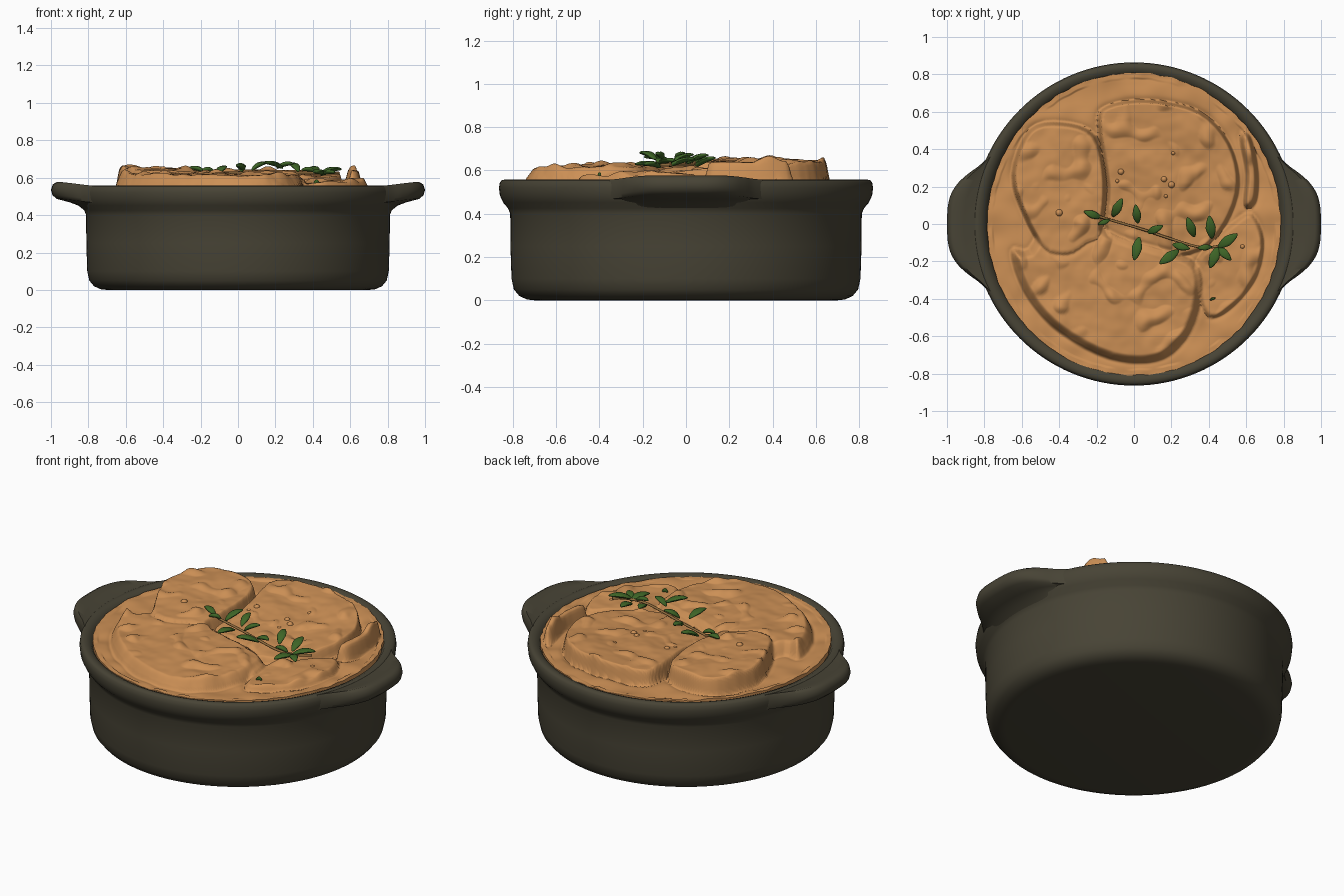
import bpy, bmesh, math
from mathutils import Vector, Matrix, noise

if "Cube" in bpy.data.objects:
    bpy.data.objects.remove(bpy.data.objects["Cube"])


def material(name, rgb):
    m = bpy.data.materials.new(name)
    m.diffuse_color = (*rgb, 1)
    m.use_nodes = True
    m.node_tree.nodes["Principled BSDF"].inputs["Base Color"].default_value = m.diffuse_color
    return m


POT = material("dark olive stoneware", (0.064, 0.057, 0.036))
FOOD = material("golden brown crust", (0.61, 0.28, 0.092))
LEAF = material("herb green", (0.048, 0.130, 0.020))
STEM = material("herb stem brown", (0.30, 0.16, 0.05))


def finish(bm, name, mat, angle=50):
    bmesh.ops.recalc_face_normals(bm, faces=bm.faces)
    me = bpy.data.meshes.new(name)
    bm.to_mesh(me)
    bm.free()
    me.materials.append(mat)
    ob = bpy.data.objects.new(name, me)
    bpy.context.collection.objects.link(ob)
    bpy.ops.object.select_all(action='DESELECT')
    ob.select_set(True)
    bpy.context.view_layer.objects.active = ob
    bpy.ops.object.shade_smooth_by_angle(angle=math.radians(angle))
    return ob


def skin(bm, rows, closed):
    """Join equal rows of vertices with quads."""
    for a, b in zip(rows, rows[1:]):
        n = len(a)
        for i in range(n if closed else n - 1):
            j = (i + 1) % n
            bm.faces.new((a[i], a[j], b[j], b[i]))


def catmull(pts, steps, closed=True):
    """Smooth curve through the points."""
    pts = [Vector(p) for p in pts]
    n, out = len(pts), []
    for i in range(n if closed else n - 1):
        if closed:
            p = [pts[(i + k) % n] for k in (-1, 0, 1, 2)]
        else:
            p = [pts[min(max(i + k, 0), n - 1)] for k in (-1, 0, 1, 2)]
        for s in range(steps):
            t = s / steps
            out.append(0.5 * (2 * p[1] + (p[2] - p[0]) * t
                       + (2 * p[0] - 5 * p[1] + 4 * p[2] - p[3]) * t * t
                       + (3 * p[1] - p[0] - 3 * p[2] + p[3]) * t ** 3))
    return out if closed else out + [pts[-1]]


# Pot: lathed profile with rounded foot and flared rim
profile = [(0.70, 0), (0.735, 0.004), (0.77, 0.02), (0.795, 0.05), (0.806, 0.10),
           (0.811, 0.25), (0.812, 0.40), (0.822, 0.425), (0.845, 0.452), (0.86, 0.485),
           (0.864, 0.52), (0.86, 0.545), (0.85, 0.556), (0.83, 0.558),
           (0.805, 0.547), (0.785, 0.52), (0.775, 0.48)]
bm = bmesh.new()
N = 128
rows = [[bm.verts.new((r * math.cos(2 * math.pi * i / N), r * math.sin(2 * math.pi * i / N), z))
         for i in range(N)] for r, z in profile]
skin(bm, rows, True)
bm.faces.new(rows[0])
bm.faces.new(rows[-1])
finish(bm, "pot", POT)

# Handles: sections lofted along y, mirrored to both sides
outline = catmull([(0, 1.0), (0.09, 0.996), (0.16, 0.978), (0.22, 0.94), (0.27, 0.885),
                   (0.31, 0.83), (0.36, 0.775)], 4, False)
outline = [(-y, x) for y, x in reversed(outline[1:])] + [(y, x) for y, x in outline]
for side, label in ((1, "right_handle"), (-1, "left_handle")):
    bm = bmesh.new()
    rows = []
    for y, xo in outline:
        xi = math.sqrt(0.815 ** 2 - y * y)
        k = min(1, max(0, (xo - xi) / 0.18))
        top = 0.55 + 0.027 * k
        sec = [(xi, 0.55), (xi + (xo - xi) * 0.5, 0.55 + 0.012 * k), (xo - 0.032 * k, top),
               (xo - 0.01 * k, top - 0.012), (xo, top - 0.042), (xo - 0.008 * k, top - 0.07),
               (xo - 0.03 * k, top - 0.09), (xi + (xo - xi) * 0.45, 0.468),
               (xi + (xo - xi) * 0.2, 0.45), (xi, 0.42)]
        rows.append([bm.verts.new((side * x, y, z)) for x, z in sec])
    skin(bm, rows, True)
    bm.faces.new(rows[0])
    bm.faces.new(rows[-1])
    finish(bm, label, POT, 60)

# Food: overlapping lumps, each as outline, (height, slope x, slope y), edge width
lumps = [
    ([(0.57, 0.46), (0.62, 0.47), (0.66, 0.28), (0.65, 0.12), (0.59, 0.10), (0.60, 0.27)],
     (0.625, 0.0, 0.04), 0.03),
    ([(-0.19, 0.53), (-0.14, 0.63), (0.08, 0.66), (0.35, 0.60), (0.51, 0.43), (0.56, 0.21),
      (0.49, 0.0), (0.35, -0.14), (0.1, -0.18), (-0.14, -0.06), (-0.14, 0.2)],
     (0.598, 0.0, 0.068), 0.025),
    ([(0.55, 0.02), (0.63, 0.05), (0.69, -0.08), (0.66, -0.27), (0.54, -0.43), (0.42, -0.50),
      (0.36, -0.42), (0.33, -0.22), (0.42, -0.10)], (0.586, 0.0, 0.03), 0.03),
    ([(-0.65, -0.15), (-0.59, -0.35), (-0.44, -0.54), (-0.2, -0.69), (0.02, -0.74),
      (0.2, -0.69), (0.32, -0.52), (0.36, -0.3), (0.3, -0.19), (0.12, -0.13), (-0.08, -0.07),
      (-0.25, 0.02), (-0.45, 0.02), (-0.56, -0.14)], (0.625, -0.01, 0.02), 0.06),
    ([(-0.39, 0.54), (-0.56, 0.50), (-0.65, 0.27), (-0.59, 0.05), (-0.48, -0.13),
      (-0.35, -0.16), (-0.25, -0.10), (-0.18, -0.05), (-0.15, 0.22), (-0.21, 0.47)],
     (0.625, -0.04, 0.02), 0.03),
]
lumps = [(catmull(o, 4), p, w) for o, p, w in lumps]
boxes = [(min(p.x for p in o), max(p.x for p in o), min(p.y for p in o), max(p.y for p in o))
         for o, _, _ in lumps]


def inside_distance(poly, x, y):
    """Signed distance to the outline, positive inside."""
    best, inside = 9.0, False
    ax, ay = poly[-1]
    for b in poly:
        bx, by = b
        dx, dy = bx - ax, by - ay
        t = ((x - ax) * dx + (y - ay) * dy) / (dx * dx + dy * dy + 1e-12)
        t = 0 if t < 0 else 1 if t > 1 else t
        d = (x - ax - t * dx) ** 2 + (y - ay - t * dy) ** 2
        best = min(best, d)
        if (ay > y) != (by > y) and x < ax + (y - ay) / dy * dx:
            inside = not inside
        ax, ay = bx, by
    return math.sqrt(best) * (1 if inside else -1)


def food_height(x, y):
    p = Vector((x, y, 0))
    h = 0.55 + 0.012 * noise.noise(p * 8)
    knobs = max(0, noise.noise(p * 9 + Vector((3, 1, 4))) - 0.15)
    bump = 0.016 * noise.noise(p * 4.5) + 0.045 * knobs + 0.004 * noise.noise(p * 16)
    for (poly, (z, sx, sy), w), (x0, x1, y0, y1) in zip(lumps, boxes):
        if x < x0 - 0.08 or x > x1 + 0.08 or y < y0 - 0.08 or y > y1 + 0.08:
            continue
        d = inside_distance(poly, x, y)
        t = min(1, max(0, d / w + 0.3))
        s = t * t * (3 - 2 * t)
        if d < 0:
            h -= 0.008 * math.exp(-(d / 0.02) ** 2)
        h += (z + sx * x + sy * y + bump - h) * s
    return h


RINGS, SEGS = 150, 340
bm = bmesh.new()
rows = []
for i in range(1, RINGS + 1):
    row = []
    for j in range(SEGS):
        a = 2 * math.pi * j / SEGS
        c, s = math.cos(a), math.sin(a)
        edge = 1 + 0.008 * noise.noise(Vector((c * 14, s * 14, 0))) * (i / RINGS) ** 8
        x, y = 0.785 * c * edge * i / RINGS, 0.808 * s * edge * i / RINGS
        z = food_height(x, y)
        if i > RINGS - 6:
            z = max(z, 0.552 + 0.006 * noise.noise(Vector((x, y, 0)) * 16))
        row.append(bm.verts.new((x, y, z)))
    rows.append(row)
rows.append([bm.verts.new((v.co.x, v.co.y, 0.49)) for v in rows[-1]])
skin(bm, rows, True)
centre = bm.verts.new((0, 0, food_height(0, 0)))
for j in range(SEGS):
    bm.faces.new((centre, rows[0][j], rows[0][(j + 1) % SEGS]))
finish(bm, "food_filling", FOOD, 70)

# Bubbles in the crust
bm = bmesh.new()
for x, y, r in [(0.16, 0.24, 0.017), (0.20, 0.21, 0.019), (-0.07, 0.28, 0.018), (-0.09, 0.23, 0.012),
                (-0.40, 0.06, 0.02), (0.17, 0.15, 0.012), (0.21, 0.38, 0.012), (0.58, -0.12, 0.013)]:
    bmesh.ops.create_icosphere(bm, subdivisions=2, radius=r,
                               matrix=Matrix.Translation((x, y, food_height(x, y) - 0.006)))
finish(bm, "crust_bubbles", FOOD)

# Herb stem: tube along a gentle curve lying on the crust
path = catmull([(-0.25, 0.06), (-0.12, 0.02), (0.05, -0.03), (0.2, -0.08), (0.36, -0.125),
                (0.48, -0.11), (0.54, -0.07)], 5, False)
bm = bmesh.new()
rows = []
for i, p in enumerate(path):
    q, o = path[min(i + 1, len(path) - 1)], path[max(i - 1, 0)]
    t = (q - o).normalized()
    z = max(food_height(p.x, p.y) + 0.006, 0.625)
    rows.append([bm.verts.new((p.x - t.y * 0.007 * math.cos(a), p.y + t.x * 0.007 * math.cos(a),
                               z + 0.007 * math.sin(a)))
                 for a in (k * math.pi / 4 for k in range(8))])
skin(bm, rows, True)
bm.faces.new(rows[0])
bm.faces.new(rows[-1])
finish(bm, "herb_stem", STEM)

# Herb leaves: x, y, heading, length, centre height, pitch
leaves = [(-0.09, 0.085, 62, 0.12, 0.645, 22), (-0.22, 0.05, 160, 0.10, 0.65, 12),
          (-0.16, 0.01, 200, 0.07, 0.645, 5), (0.015, 0.05, 97, 0.11, 0.66, 22),
          (0.015, -0.13, 258, 0.13, 0.66, 10), (0.11, -0.03, 25, 0.10, 0.668, 25),
          (0.19, -0.175, 215, 0.13, 0.675, 14), (0.25, -0.12, 345, 0.10, 0.672, 15),
          (0.305, -0.02, 110, 0.12, 0.662, 20), (0.41, -0.02, 97, 0.13, 0.645, 16),
          (0.50, -0.09, 35, 0.13, 0.645, 8), (0.43, -0.175, 248, 0.13, 0.632, 5),
          (0.48, -0.155, 315, 0.11, 0.63, 8), (0.38, -0.125, 185, 0.08, 0.645, 10),
          (0.42, -0.40, 20, 0.035, food_height(0.42, -0.40) + 0.007, 0)]
bm = bmesh.new()
for x, y, heading, length, height, pitch in leaves:
    made = bmesh.ops.create_uvsphere(bm, u_segments=12, v_segments=10, radius=1)["verts"]
    z = max(height, food_height(x, y) + 0.008)
    place = (Matrix.Translation((x, y, z))
             @ Matrix.Rotation(math.radians(heading), 4, 'Z')
             @ Matrix.Rotation(math.radians(-pitch), 4, 'Y'))
    for v in made:
        u = v.co.z                          # leaf runs along the sphere axis
        taper = 1 - 0.3 * abs(u)
        v.co = place @ Vector((u * length / 2, v.co.y * length * 0.21 * taper,
                               v.co.x * 0.012 - 0.01 * u * u + 0.004 * abs(v.co.y)))
finish(bm, "herb_leaves", LEAF)
